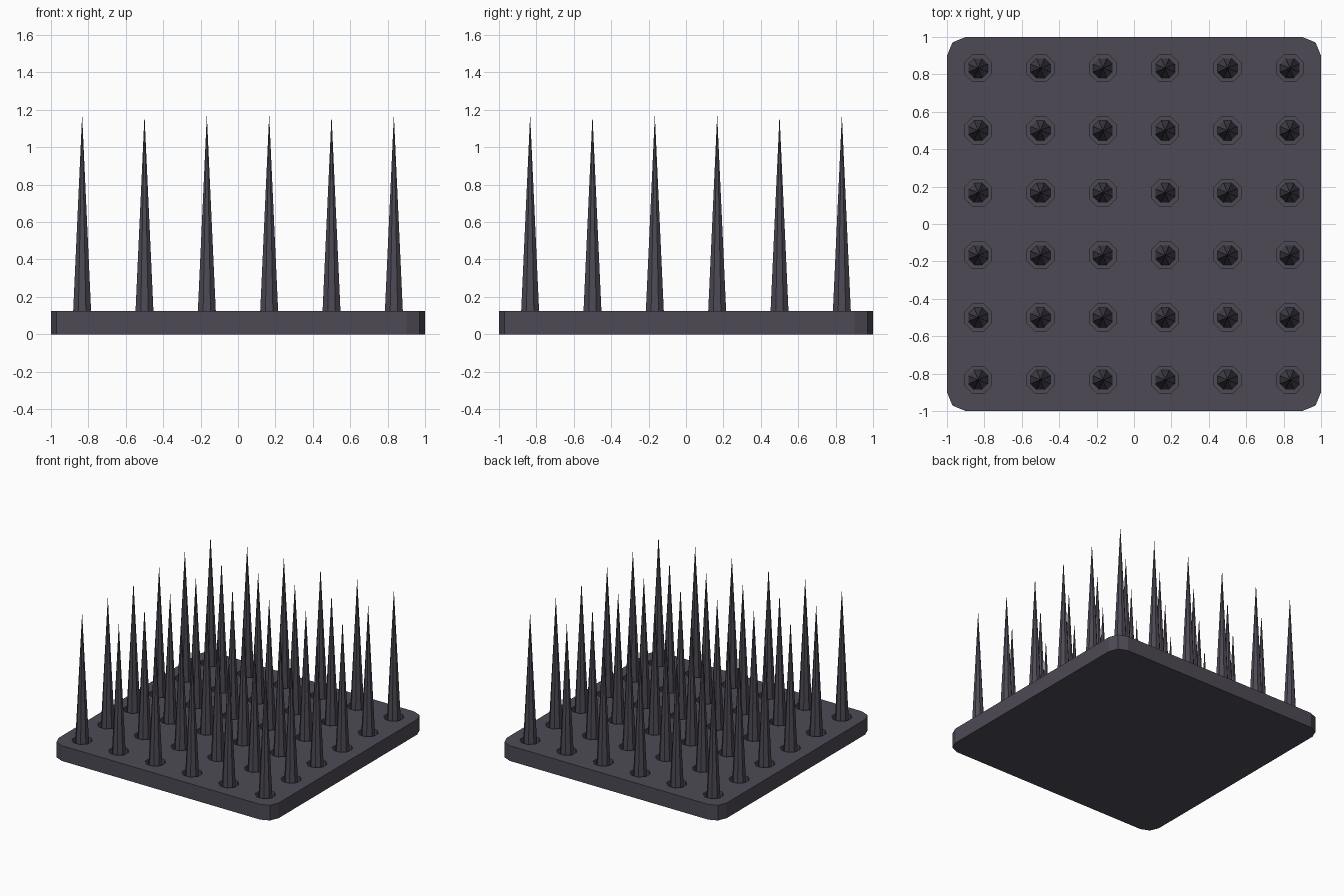
import bpy, bmesh, math
from mathutils import Matrix

if "Cube" in bpy.data.objects:
    bpy.data.objects.remove(bpy.data.objects["Cube"])

T = 0.125        # plate thickness
FLOOR = 0.02     # bottom of the sockets
SPOTS = [-5/6, -0.5, -1/6, 1/6, 0.5, 5/6]

mat = bpy.data.materials.new("dark_iron")
mat.diffuse_color = (0.075, 0.068, 0.09, 1)
mat.use_nodes = True
mat.node_tree.nodes["Principled BSDF"].inputs["Base Color"].default_value = mat.diffuse_color


def finish(name, bm):
    bmesh.ops.recalc_face_normals(bm, faces=bm.faces)
    me = bpy.data.meshes.new(name)
    bm.to_mesh(me)
    bm.free()
    me.materials.append(mat)
    ob = bpy.data.objects.new(name, me)
    bpy.context.collection.objects.link(ob)
    return ob


def cones(name, z0, z1, r0, r1, sides, turn):
    # one tapered solid on every grid spot
    bm = bmesh.new()
    for x in SPOTS:
        for y in SPOTS:
            bmesh.ops.create_cone(
                bm, cap_ends=True, segments=sides, radius1=r0, radius2=r1, depth=z1 - z0,
                matrix=Matrix.Translation((x, y, (z0 + z1) / 2)) @ Matrix.Rotation(turn, 4, 'Z'))
    return finish(name, bm)


# base plate with two-facet corners
bm = bmesh.new()
bmesh.ops.create_cube(bm, size=1, matrix=Matrix.Translation((0, 0, T / 2)) @ Matrix.Diagonal((2, 2, T, 1)))
uprights = [e for e in bm.edges if abs(e.verts[0].co.z - e.verts[1].co.z) > 0.01]
bmesh.ops.bevel(bm, geom=uprights, offset=0.1, segments=2, profile=0.5, affect='EDGES')
plate = finish("base_plate", bm)

# octagonal sockets cut into the plate
cutter = cones("socket_cutter", FLOOR, T + 0.1, 0.078, 0.078, 8, math.pi / 8)
cutter.hide_render = True
cutter.hide_set(True)
cut = plate.modifiers.new("sockets", 'BOOLEAN')
cut.operation = 'DIFFERENCE'
cut.solver = 'EXACT'
cut.object = cutter

# spikes standing in the sockets
cones("spikes", FLOOR, 1.175, 0.057, 0, 8, math.pi / 8)
